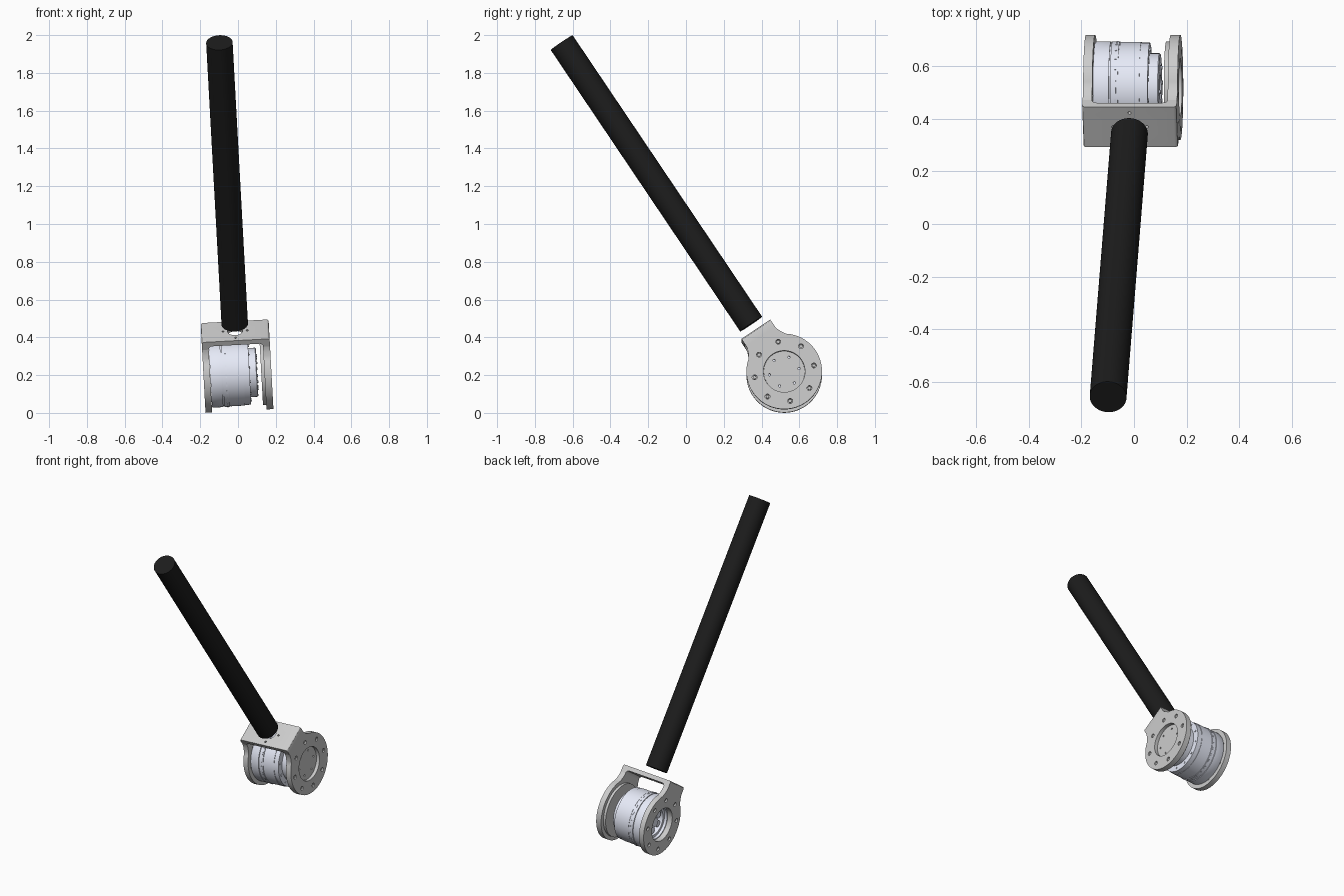
import bpy, bmesh
from math import sin, cos, pi, radians
from mathutils import Vector, Matrix

if "Cube" in bpy.data.objects:
    bpy.data.objects.remove(bpy.data.objects["Cube"])

# Tilted local frame: X = joint axis, Z = tube axis, origin = joint centre
X = Vector((0.9985, 0, 0.0545)).normalized()
Z = Vector((-0.045, -0.558, 0.829))
Z = (Z - X * Z.dot(X)).normalized()
Y = Z.cross(X)
FRAME = Matrix.Translation((-0.003, 0.52, 0.21)) @ Matrix((X, Y, Z)).transposed().to_4x4()
ALONG_X = Matrix.Rotation(pi / 2, 4, 'Y')


def material(name, col):
    m = bpy.data.materials.new(name)
    m.diffuse_color = (*col, 1)
    m.use_nodes = True
    m.node_tree.nodes["Principled BSDF"].inputs["Base Color"].default_value = m.diffuse_color
    return m


BLACK = material("black_tube", (0.012, 0.012, 0.012))
LAVENDER = material("pale_metal", (0.79, 0.82, 0.93))


def finish(name, bm, mat=None, cutter=None):
    bmesh.ops.recalc_face_normals(bm, faces=bm.faces)
    me = bpy.data.meshes.new(name)
    bm.to_mesh(me)
    bm.free()
    ob = bpy.data.objects.new(name, me)
    bpy.context.collection.objects.link(ob)
    ob.matrix_world = FRAME
    if mat:
        me.materials.append(mat)
    if cutter:
        mod = ob.modifiers.new("holes", 'BOOLEAN')
        mod.operation, mod.solver, mod.object = 'DIFFERENCE', 'EXACT', cutter
        bpy.context.view_layer.update()
        ev = ob.evaluated_get(bpy.context.evaluated_depsgraph_get())
        new = bpy.data.meshes.new_from_object(ev)
        ob.modifiers.clear()
        ob.data = new
        bpy.data.objects.remove(cutter)
    bpy.ops.object.select_all(action='DESELECT')
    bpy.context.view_layer.objects.active = ob
    ob.select_set(True)
    bpy.ops.object.shade_smooth_by_angle(angle=radians(30))
    return ob


def cyl(bm, r, a, b, y=0, z=0, segs=16):
    """Cylinder along local X from a to b."""
    bmesh.ops.create_cone(bm, cap_ends=True, segments=segs, radius1=r, radius2=r, depth=b - a,
                          matrix=Matrix.Translation(((a + b) / 2, y, z)) @ ALONG_X)


def cyl_z(bm, r, a, b, x=0, y=0, segs=16):
    bmesh.ops.create_cone(bm, cap_ends=True, segments=segs, radius1=r, radius2=r, depth=b - a,
                          matrix=Matrix.Translation((x, y, (a + b) / 2)))


def ring(bm, n, rad, r, a, b, phase=0.0, segs=16):
    for i in range(n):
        t = 2 * pi * i / n + radians(phase)
        cyl(bm, r, a, b, rad * cos(t), rad * sin(t), segs)


def prism(pts, offset):
    """Extrude a planar outline by an offset vector."""
    bm = bmesh.new()
    f = bm.faces.new([bm.verts.new(p) for p in pts])
    out = bmesh.ops.extrude_face_region(bm, geom=[f])
    bmesh.ops.translate(bm, vec=offset, verts=[v for v in out['geom'] if isinstance(v, bmesh.types.BMVert)])
    return bm


def lathe(profile, segs=72):
    """Spin (x, r) points round local X."""
    bm = bmesh.new()
    vs = [bm.verts.new((x, r, 0)) for x, r in profile]
    es = [bm.edges.new((a, b)) for a, b in zip(vs, vs[1:])]
    bmesh.ops.spin(bm, geom=vs + es, axis=(1, 0, 0), cent=(0, 0, 0), angle=2 * pi, steps=segs)
    bmesh.ops.remove_doubles(bm, verts=bm.verts, dist=1e-5)
    return bm


# Carbon tube
bm = bmesh.new()
cyl_z(bm, 0.07, 0.314, 2.112, segs=64)
finish("arm_tube", bm, BLACK)

# Yoke bridge: U-shaped profile with rounded corners, drilled for the tube mount
R = 0.012
outer = [(-0.18, 0.222)] + [(-0.18 + R - R * cos(t), 0.27 - R + R * sin(t)) for t in (0, pi / 6, pi / 3, pi / 2)]
outer += [(-x, z) for x, z in reversed(outer)]
inner = [(0.145, 0.222)] + [(0.125 + 0.02 * cos(t), 0.222 + 0.02 * sin(t)) for t in (pi / 6, pi / 3, pi / 2)]
inner += [(-x, z) for x, z in reversed(inner)]
cut = bmesh.new()
cyl_z(cut, 0.04, 0.2, 0.3, segs=40)
for k in range(4):
    cyl_z(cut, 0.006, 0.2, 0.3, 0.064 * cos(k * pi / 2), 0.064 * sin(k * pi / 2))
finish("yoke_bridge", prism([(x, -0.092, z) for x, z in outer + inner], (0, 0.184, 0)),
       cutter=finish("bridge_cutter", cut))

# Yoke cheeks: round flange, filleted neck, centre hole and eight bolt holes
arc = [radians(54 - 288 * i / 64) for i in range(65)]
neck = [(0.092, 0.222), (0.095, 0.208), (0.102, 0.19), (0.110, 0.176)]
outline = neck + [(0.2 * cos(t), 0.2 * sin(t)) for t in arc] + [(-y, z) for y, z in reversed(neck)]
for side, a, b in (("left", -0.18, -0.145), ("right", 0.143, 0.18)):
    cut = bmesh.new()
    cyl(cut, 0.11, a - 0.02, b + 0.02, segs=64)
    ring(cut, 8, 0.16, 0.013, a - 0.02, b + 0.02, 22.5)
    finish(side + "_cheek", prism([(a, y, z) for y, z in outline], (b - a, 0, 0)),
           cutter=finish(side + "_cutter", cut))
    # Sunk screws
    bm = bmesh.new()
    ring(bm, 8, 0.16, 0.009, a + 0.008, b - 0.006, 22.5)
    finish(side + "_cheek_screws", bm)

# Bearing plate closing the right cheek
cut = bmesh.new()
ring(cut, 6, 0.08, 0.006, 0.1, 0.2, 38)
bm = lathe([(0.126, 0), (0.126, 0.175), (0.143, 0.175), (0.143, 0.109), (0.158, 0.109), (0.158, 0)])
finish("bearing_plate", bm, cutter=finish("plate_cutter", cut))

# Motor housing with seams, stepped end and open bore on the left
finish("motor_housing", lathe([
    (-0.06, 0), (-0.06, 0.088), (-0.125, 0.088), (-0.125, 0.105), (-0.144, 0.105), (-0.144, 0.172),
    (-0.138, 0.175), (-0.084, 0.175), (-0.084, 0.169), (-0.079, 0.169), (-0.079, 0.175),
    (-0.050, 0.175), (-0.050, 0.171), (-0.046, 0.171), (-0.046, 0.173), (0.032, 0.173), (0.032, 0.170),
    (0.064, 0.170), (0.064, 0.13), (0.1, 0.13), (0.104, 0.126), (0.104, 0.05), (0.09, 0.05), (0.09, 0)]),
    LAVENDER)

# Hub and hexagonal gear bosses inside the bore
bm = bmesh.new()
cyl(bm, 0.03, -0.13, -0.055, segs=32)
ring(bm, 6, 0.06, 0.024, -0.115, -0.055, 0, 6)
finish("motor_hub", bm, LAVENDER)

# Small housing screws: round the seam and on the end faces
bm = bmesh.new()
for i in range(24):
    m = Matrix.Rotation(2 * pi * i / 24, 4, 'X') @ Matrix.Translation((-0.06, 0, 0.174))
    bmesh.ops.create_cube(bm, size=1, matrix=m @ Matrix.Diagonal((0.006, 0.022, 0.006, 1)))
ring(bm, 12, 0.15, 0.007, 0.06, 0.068, 15, 12)
ring(bm, 8, 0.09, 0.007, 0.1, 0.108, 22.5, 12)
finish("housing_screws", bm, LAVENDER)
